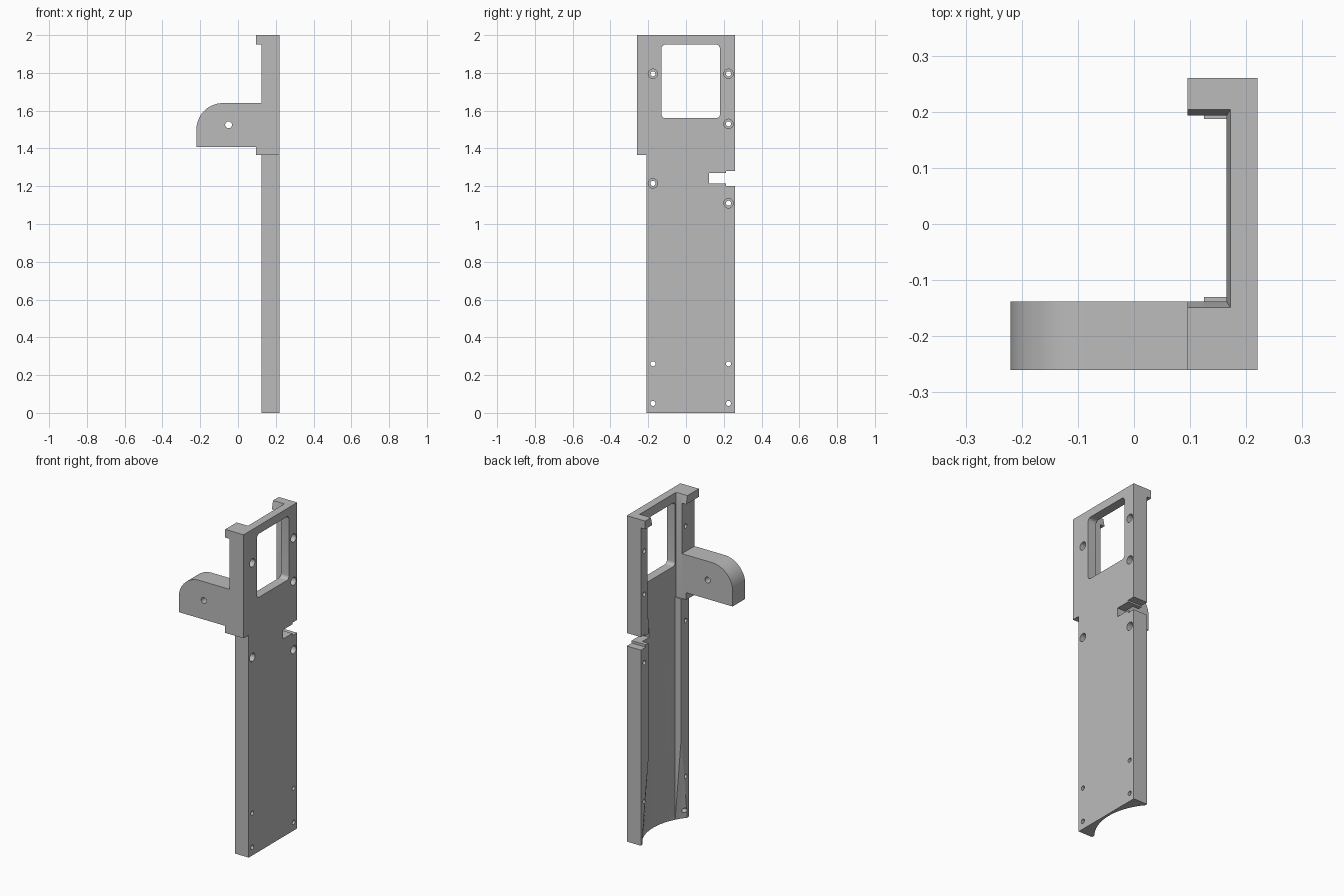
import bpy, bmesh, math
from mathutils import Matrix, Vector

cube = bpy.data.objects.get("Cube")
if cube:
    bpy.data.objects.remove(cube, do_unlink=True)

grey = bpy.data.materials.new("plain_grey")
grey.use_nodes = True
GREY = (0.5, 0.5, 0.5, 1)
grey.diffuse_color = GREY
grey.node_tree.nodes["Principled BSDF"].inputs["Base Color"].default_value = GREY


def finish(name, bm):
    bmesh.ops.recalc_face_normals(bm, faces=bm.faces)
    mesh = bpy.data.meshes.new(name)
    bm.to_mesh(mesh)
    bm.free()
    mesh.materials.append(grey)
    obj = bpy.data.objects.new(name, mesh)
    bpy.context.collection.objects.link(obj)
    return obj


def prism(name, outline, axis, lo, hi):
    """Extrude an outline along x (outline is y,z) or along y (outline is x,z)."""
    bm = bmesh.new()
    place = (lambda a, b: (lo, a, b)) if axis == "x" else (lambda a, b: (a, lo, b))
    face = bm.faces.new([bm.verts.new(place(a, b)) for a, b in outline])
    moved = bmesh.ops.extrude_face_region(bm, geom=[face])["geom"]
    step = Vector((hi - lo, 0, 0)) if axis == "x" else Vector((0, hi - lo, 0))
    bmesh.ops.translate(bm, vec=step, verts=[v for v in moved if isinstance(v, bmesh.types.BMVert)])
    return finish(name, bm)


def box(name, x, y, z):
    return prism(name, [(y[0], z[0]), (y[1], z[0]), (y[1], z[1]), (y[0], z[1])], "x", *x)


def cylinder(name, centre, radius, depth, turn, segments=24):
    bm = bmesh.new()
    bmesh.ops.create_cone(bm, cap_ends=True, segments=segments, radius1=radius, radius2=radius,
                          depth=depth, matrix=Matrix.Translation(centre) @ turn)
    return finish(name, bm)


def arc(cx, cz, r, start, end, steps=8):
    angles = [math.radians(start + (end - start) * i / steps) for i in range(steps + 1)]
    return [(cx + r * math.cos(a), cz + r * math.sin(a)) for a in angles]


def cut(obj, cutters):
    for c in cutters:
        c.hide_render = True
        mod = obj.modifiers.new("cut", "BOOLEAN")
        mod.operation, mod.solver, mod.object = "DIFFERENCE", "EXACT", c
    bpy.context.view_layer.update()
    result = bpy.data.meshes.new_from_object(obj.evaluated_get(bpy.context.evaluated_depsgraph_get()))
    obj.modifiers.clear()
    obj.data = result


ALONG_X = Matrix.Rotation(math.pi / 2, 4, "Y")
ALONG_Y = Matrix.Rotation(math.pi / 2, 4, "X")
FRONT, BACK, OUTER, RIM = -0.26, 0.26, 0.22, 0.125

# Long channel body, wider at its upper front edge
body = prism("channel_body", [(-0.21, 0), (BACK, 0), (BACK, 2), (FRONT, 2), (FRONT, 1.365), (-0.21, 1.365)],
             "x", RIM, OUTER)

# Channel hollow, slightly wider in the upper part
lower_hollow = box("lower_hollow", (-0.3, 0.165), (-0.13, 0.187), (-0.1, 2.1))
upper_hollow = box("upper_hollow", (-0.3, 0.165), (-0.138, 0.193), (1.365, 2.1))

# Flared mouth at the top: a box whose upper end is spread outwards
mouth = box("top_mouth", (-0.3, 0.165), (-0.138, 0.193), (1.95, 2.01))
for v in mouth.data.vertices:
    if v.co.z > 2:
        v.co.y += 0.013 if v.co.y > 0 else -0.013
        if v.co.x > 0:
            v.co.x += 0.008

# Curved scoop that deepens the channel towards the bottom end
scoop = cylinder("bottom_scoop", (-0.137, 0.0285, 0), 0.34, 1.6, Matrix.Rotation(-0.08, 4, "Y"), 96)

# Rounded window
r = 0.022
window = prism("window_cutter",
               arc(0.18 - r, 1.95 - r, r, 0, 90) + arc(-0.13 + r, 1.95 - r, r, 90, 180)
               + arc(-0.13 + r, 1.56 + r, r, 180, 270) + arc(0.18 - r, 1.56 + r, r, 270, 360),
               "x", 0, 0.3)

# Stepped side notch
notch = [box("notch_slot", (0, 0.3), (0.122, 0.3), (1.215, 1.27)),
         box("notch_step", (0, 0.3), (0.212, 0.3), (1.2, 1.28))]

# Screw holes, the upper five counterbored from outside
holes = []
for y, z, bored in [(-0.175, 1.795, True), (0.225, 1.795, True), (0.225, 1.53, True),
                    (-0.175, 1.215, True), (0.225, 1.11, True), (-0.175, 0.26, False),
                    (-0.175, 0.05, False), (0.225, 0.26, False), (0.225, 0.05, False)]:
    holes.append(cylinder("hole_cutter", (0.17, y, z), 0.0135, 0.3, ALONG_X))
    if bored:
        holes.append(cylinder("bore_cutter", (0.22, y, z), 0.025, 0.07, ALONG_X))

cut(body, [lower_hollow, upper_hollow, mouth, scoop, window] + notch + holes)

# Hooks at the top of both rims
front_hook = box("front_top_hook", (0.095, RIM), (FRONT, -0.12), (1.95, 2))
back_hook = box("back_top_hook", (0.095, RIM), (0.17, BACK), (1.95, 2))
for hook in (front_hook, back_hook):
    cut(hook, [upper_hollow, mouth])

# Rounded side arm with a pivot hole and a foot against the rim
arm = prism("side_arm", [(RIM, 1.365), (RIM, 1.64)] + arc(-0.08, 1.5, 0.14, 90, 180, 20)
            + [(-0.22, 1.408), (0.095, 1.408), (0.095, 1.365)], "y", FRONT, -0.138)
pivot = cylinder("pivot_cutter", (-0.05, -0.2, 1.525), 0.018, 0.3, ALONG_Y)
cut(arm, [pivot])

# Remove cutters and keep edges crisp
parts = [body, front_hook, back_hook, arm]
for obj in [lower_hollow, upper_hollow, mouth, scoop, window, pivot] + notch + holes:
    bpy.data.objects.remove(obj, do_unlink=True)
bpy.ops.object.select_all(action="DESELECT")
for part in parts:
    part.select_set(True)
bpy.context.view_layer.objects.active = body
bpy.ops.object.shade_smooth_by_angle(angle=math.radians(25))
